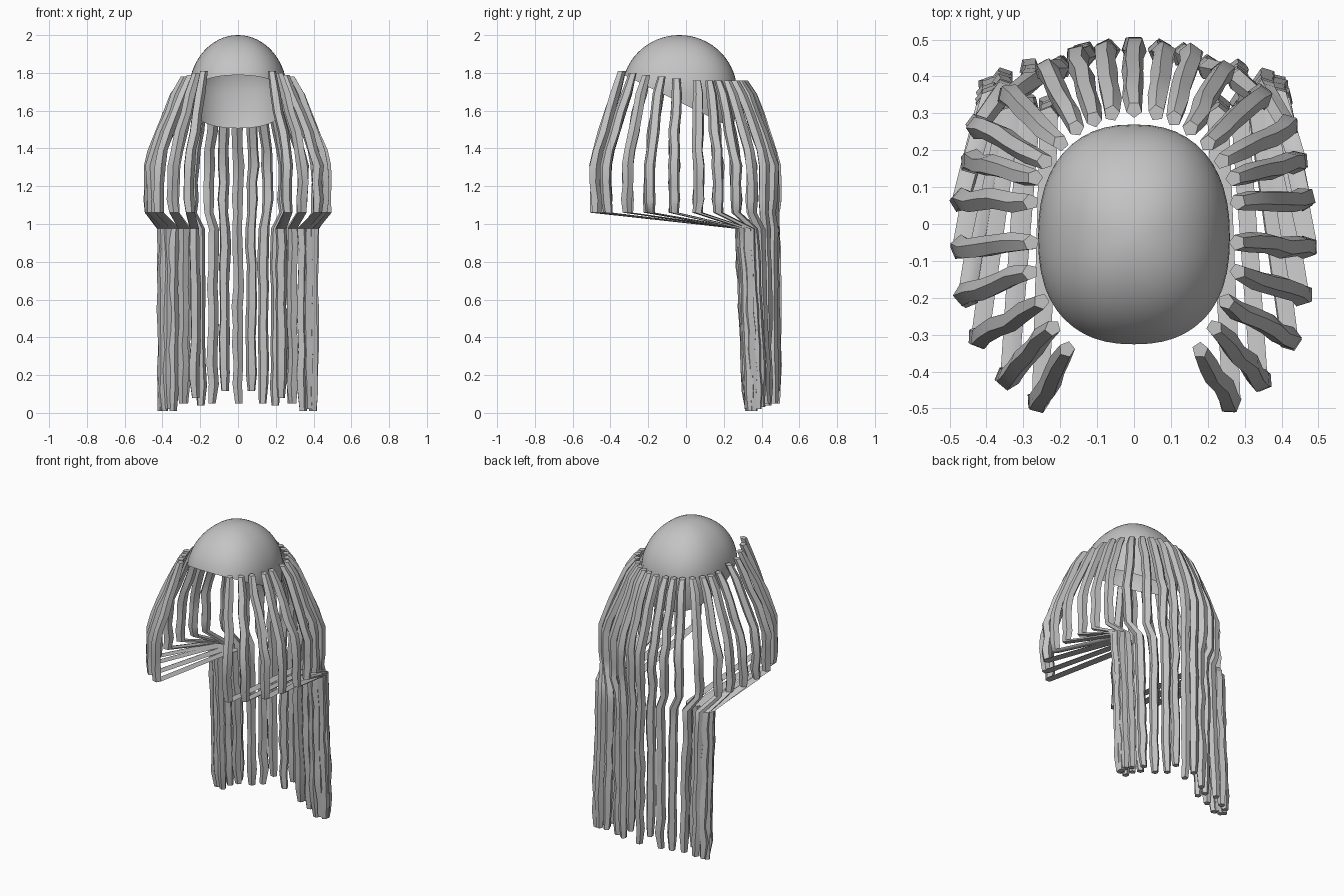
import bpy, bmesh, math, random

if "Cube" in bpy.data.objects:
    bpy.data.objects.remove(bpy.data.objects["Cube"])

random.seed(4)
grey = bpy.data.materials.new("light grey")
grey.diffuse_color = (0.55, 0.55, 0.55, 1)
grey.use_nodes = True
grey.node_tree.nodes["Principled BSDF"].inputs["Base Color"].default_value = grey.diffuse_color


def finish(name, bm, angle):
    bmesh.ops.recalc_face_normals(bm, faces=bm.faces)
    me = bpy.data.meshes.new(name)
    bm.to_mesh(me)
    bm.free()
    ob = bpy.data.objects.new(name, me)
    bpy.context.collection.objects.link(ob)
    me.materials.append(grey)
    bpy.ops.object.select_all(action='DESELECT')
    ob.select_set(True)
    bpy.context.view_layer.objects.active = ob
    bpy.ops.object.shade_smooth_by_angle(angle=math.radians(angle))
    return ob


# Skull cap: rounded open shell, cut along a plane falling towards the back
def power(v, e):
    return math.copysign(abs(v) ** e, v)


bm = bmesh.new()
N, M = 48, 26
rings = []
for j in range(1, M + 1):
    a = math.radians(j * 150 / M)
    row = []
    for i in range(N):
        t = 2 * math.pi * i / N
        r = math.sin(a) if a < math.pi / 2 else 1 - 0.3 * (1 - math.sin(a))
        row.append(bm.verts.new((0.26 * r * power(math.cos(t), 0.86),
                                 -0.035 + 0.305 * r * power(math.sin(t), 0.86),
                                 1.7 + 0.3 * math.cos(a))))
    rings.append(row)
top = bm.verts.new((0, -0.035, 2.0))
for i in range(N):
    k = (i + 1) % N
    bm.faces.new((top, rings[0][i], rings[0][k]))
    for p, q in zip(rings, rings[1:]):
        bm.faces.new((p[i], q[i], q[k], p[k]))
bmesh.ops.bisect_plane(bm, geom=bm.verts[:] + bm.edges[:] + bm.faces[:],
                       plane_co=(0, -0.34, 1.795), plane_no=(0, -0.49, -1),
                       clear_outer=True)
finish("skull_cap", bm, 60)


# Strand: five-sided tube of level rings through a list of points
def strand(name, pts):
    bm = bmesh.new()
    prev = None
    turn = random.uniform(0, 6)
    for n, (x, y, z, r) in enumerate(pts):
        ring = [bm.verts.new((x + r * math.cos(turn + k * math.tau / 5),
                              y + r * math.sin(turn + k * math.tau / 5), z))
                for k in range(5)]
        if prev:
            for k in range(5):
                m = (k + 1) % 5
                bm.faces.new((prev[k], prev[m], ring[m], ring[k]))
        if n in (0, len(pts) - 1):
            bm.faces.new(ring)
        prev = ring
    finish(name, bm, 50)


# Each strand: root x, y, z, widest x, y, gathered x, y, tip z
STRANDS = [
    (0.18, -0.34, 1.81, 0.26, -0.48, 0.23, 0.29, 0.08),
    (0.22, -0.28, 1.80, 0.345, -0.42, 0.29, 0.29, 0.05),
    (0.25, -0.21, 1.79, 0.42, -0.31, 0.34, 0.29, 0.01),
    (0.28, -0.13, 1.78, 0.455, -0.195, 0.37, 0.29, 0.02),
    (0.28, -0.05, 1.77, 0.47, -0.065, 0.395, 0.30, 0.01),
    (0.28, 0.06, 1.76, 0.465, 0.065, 0.40, 0.32, 0.01),
    (0.27, 0.125, 1.76, 0.44, 0.17, 0.39, 0.34, 0.02),
    (0.24, 0.17, 1.76, 0.42, 0.265, 0.355, 0.36, 0.03),
    (0.20, 0.22, 1.76, 0.34, 0.345, 0.28, 0.385, 0.05),
    (0.155, 0.26, 1.76, 0.24, 0.415, 0.20, 0.42, 0.04),
    (0.11, 0.285, 1.76, 0.155, 0.455, 0.135, 0.455, 0.05),
    (0.06, 0.30, 1.76, 0.08, 0.465, 0.07, 0.465, 0.115),
    (0.0, 0.31, 1.76, 0.0, 0.475, 0.0, 0.475, 0.05),
]
# Upper profile: height, share of the way out, radius
UPPER = [(None, 0, 0.022), (1.69, 0.24, 0.029), (1.59, 0.47, 0.029),
         (1.49, 0.68, 0.031), (1.39, 0.88, 0.029), (1.31, 1, 0.032),
         (1.22, 1.01, 0.029), (1.13, 1, 0.031), (1.06, 0.99, 0.026)]


def jitter(a):
    return random.uniform(-a, a)


for n, (rx, ry, rz, wx, wy, gx, gy, tip) in enumerate(STRANDS):
    for side in ((1, -1) if rx else (1,)):
        pts = []
        for z, s, r in UPPER:
            j = 0.006 if s else 0.002
            pts.append((side * (rx + (wx - rx) * s) + jitter(j),
                        ry + (wy - ry) * s + jitter(j), z or rz, r))
        # Hanging length, which swings back from the widest point
        steps = 10
        for i in range(steps):
            f = i / (steps - 1)
            drift = 0.04 * f if gy < 0.4 else 0.01 * f
            r = 0.021 if i == steps - 1 else 0.029 + jitter(0.003)
            pts.append((side * gx + jitter(0.005), gy + drift + jitter(0.005),
                        0.975 + (tip - 0.975) * f, r))
        label = "centre" if not rx else "right" if side > 0 else "left"
        strand(f"hair_strand_{label}_{n + 1}", pts)
